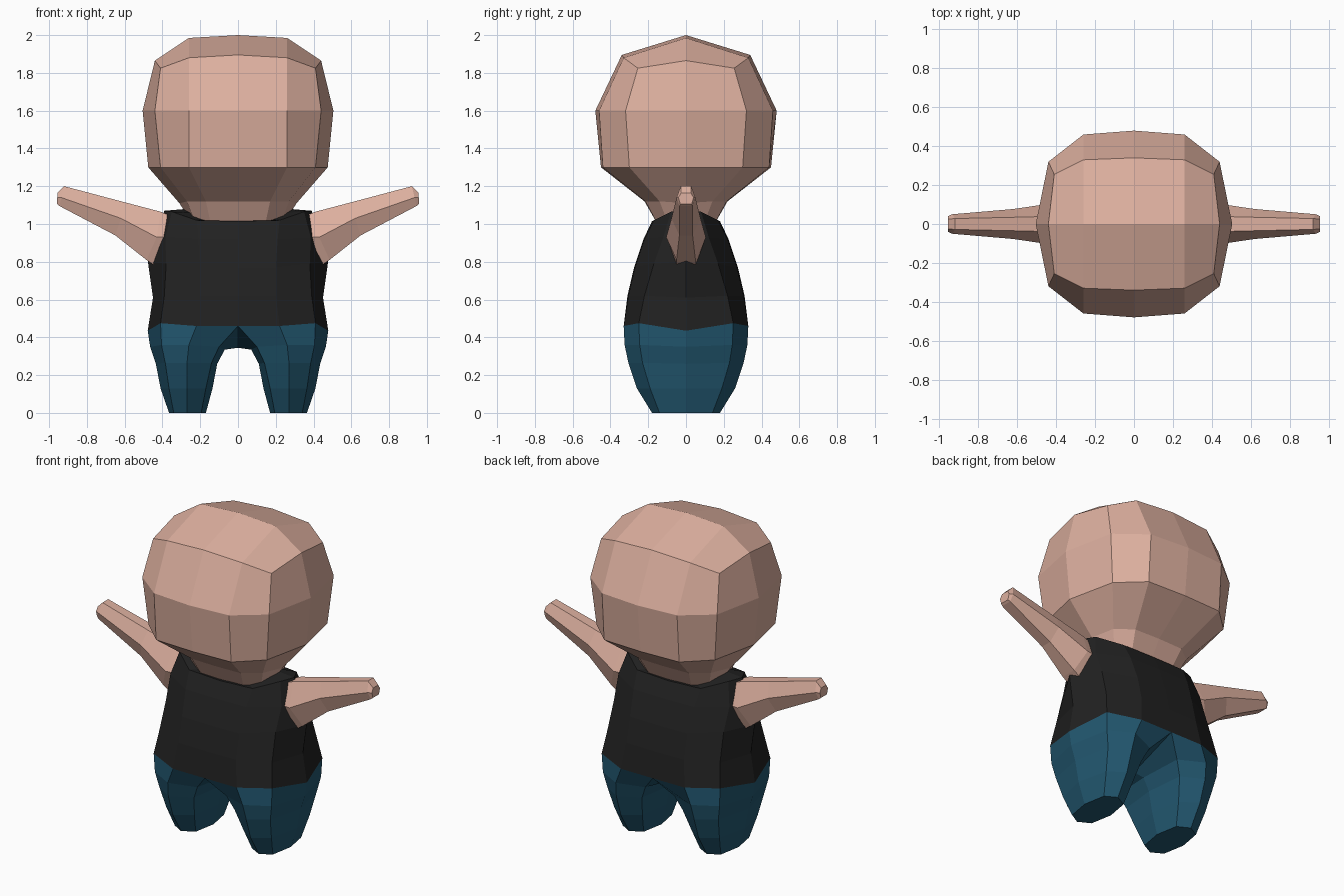
import bpy, bmesh

if "Cube" in bpy.data.objects:
    bpy.data.objects.remove(bpy.data.objects["Cube"])


def material(name, rgb):
    m = bpy.data.materials.new(name)
    m.diffuse_color = (*rgb, 1)
    m.use_nodes = True
    m.node_tree.nodes["Principled BSDF"].inputs["Base Color"].default_value = m.diffuse_color
    return m


SKIN = material("skin", (0.72, 0.43, 0.345))
BLACK = material("black cloth", (0.015, 0.015, 0.015))
BLUE = material("blue cloth", (0.016, 0.095, 0.16))


def quarter_ring(pts):
    """Mirror a quarter outline (front centre to side) into a full 12-point ring."""
    f = [(x, -y, z) for x, y, z in pts]
    b = list(reversed(pts[:-1]))
    right = f + b
    left = [(-x, y, z) for x, y, z in reversed(right[1:-1])]
    return right + left


def half_ring(pts, ends):
    """Mirror an outline front to back; ends=True keeps single points on y = 0."""
    back = pts[1:-1] if ends else pts
    return [(x, -y, z) for x, y, z in pts] + list(reversed(back))


def loft(name, rings, mat, cap_first=False, cap_last=False, mirror=False, extra=None):
    bm = bmesh.new()
    vs = [[bm.verts.new(p) for p in r] for r in rings]
    n = len(vs[0])
    for a, b in zip(vs, vs[1:]):
        for i in range(n):
            j = (i + 1) % n
            bm.faces.new((a[i], a[j], b[j], b[i]))
    if cap_first:
        bm.faces.new(vs[0][::-1])
    if cap_last:
        bm.faces.new(vs[-1])
    if extra:
        extra(bm, vs[-1])
    bmesh.ops.recalc_face_normals(bm, faces=bm.faces)
    if mirror:
        geo = bm.verts[:] + bm.edges[:] + bm.faces[:]
        bmesh.ops.mirror(bm, geom=geo, axis='X', merge_dist=0.0005)
        bmesh.ops.recalc_face_normals(bm, faces=bm.faces)
    me = bpy.data.meshes.new(name)
    bm.to_mesh(me)
    bm.free()
    me.materials.append(mat)
    ob = bpy.data.objects.new(name, me)
    bpy.context.collection.objects.link(ob)
    return ob


def crown(bm, r):
    """Close the skull with a short ridge running side to side."""
    c = bm.verts.new((0, 0, 2.0))
    p = bm.verts.new((0.26, 0, 1.985))
    q = bm.verts.new((-0.26, 0, 1.985))
    for f in ((r[0], r[1], p, c), (r[1], r[2], r[3], p), (r[3], r[4], r[5], p),
              (r[5], r[6], c, p), (r[6], r[7], q, c), (r[7], r[8], r[9], q),
              (r[9], r[10], r[11], q), (r[11], r[0], c, q)):
        bm.faces.new(f)


# Head and neck
head = [
    [(0, .14, .98), (.14, .14, .98), (.22, .09, .99), (.24, 0, 1.0)],
    [(0, .22, 1.12), (.17, .215, 1.12), (.27, .14, 1.12), (.31, 0, 1.11)],
    [(0, .45, 1.3), (.26, .44, 1.3), (.41, .30, 1.3), (.475, 0, 1.3)],
    [(0, .48, 1.6), (.26, .46, 1.6), (.44, .32, 1.6), (.505, 0, 1.6)],
    [(0, .34, 1.895), (.26, .33, 1.88), (.41, .255, 1.825), (.44, 0, 1.865)],
]
loft("head", [quarter_ring(r) for r in head], SKIN, cap_first=True, extra=crown)

# Shirt, from hem to collar
shirt = [
    [(0, .33, .46), (.22, .33, .46), (.41, .25, .475), (.478, 0, .435)],
    [(0, .31, .62), (.20, .305, .62), (.39, .22, .62), (.45, 0, .61)],
    [(0, .275, .77), (.20, .27, .77), (.38, .17, .79), (.477, 0, .80)],
    [(0, .225, .92), (.21, .22, .92), (.385, .12, .93), (.435, 0, .93)],
    [(0, .18, 1.015), (.22, .17, 1.02), (.35, .08, 1.065), (.39, 0, 1.07)],
    [(0, .15, 1.01), (.18, .14, 1.02), (.25, .07, 1.06), (.27, 0, 1.08)],
    [(0, .12, .99), (.13, .11, .99), (.20, .06, .99), (.22, 0, .99)],
]
loft("shirt", [quarter_ring(r) for r in shirt], BLACK)

# Trousers: each ring runs outer side, corner, front, inner front, inner side
trousers = [
    [(.478, 0, .435), (.41, .25, .475), (.22, .33, .46), (0, .33, .46), (0, 0, .345)],
    [(.465, 0, .35), (.405, .245, .36), (.26, .325, .36), (.10, .26, .35), (.07, 0, .335)],
    [(.435, 0, .26), (.385, .23, .265), (.27, .305, .265), (.14, .235, .265), (.11, 0, .26)],
    [(.41, 0, .13), (.365, .19, .13), (.27, .26, .13), (.17, .19, .13), (.135, 0, .13)],
    [(.365, 0, 0), (.34, .14, 0), (.27, .18, 0), (.195, .14, 0), (.17, 0, 0)],
]
loft("trousers", [half_ring(r, True) for r in trousers], BLUE, cap_last=True, mirror=True)

# Arms with blunt chamfered hands
arms = [
    [(.36, .04, 1.045), (.39, .10, .93), (.44, .05, .78)],
    [(.41, .04, 1.065), (.43, .105, .93), (.485, .05, .81)],
    [(.60, .035, 1.115), (.62, .077, 1.03), (.65, .035, .94)],
    [(.92, .028, 1.20), (.935, .05, 1.14), (.945, .035, 1.095)],
    [(.955, .025, 1.165), (.957, .04, 1.14), (.957, .03, 1.105)],
]
loft("arms", [half_ring(r, False) for r in arms], SKIN, cap_first=True, cap_last=True, mirror=True)
